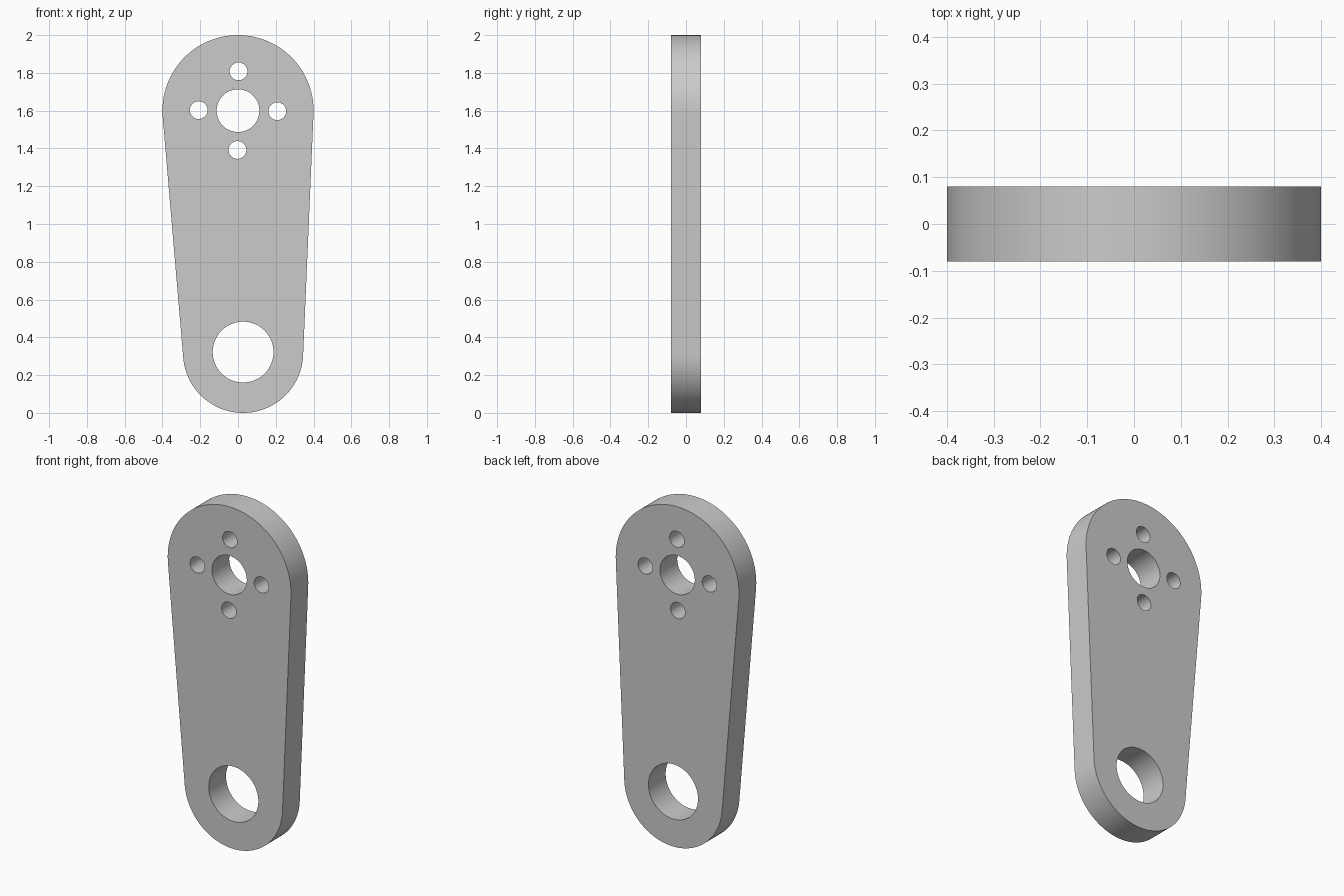
import bpy
from math import acos, atan2, cos, hypot, pi, radians, sin

cube = bpy.data.objects.get("Cube")
if cube:
    bpy.data.objects.remove(cube, do_unlink=True)

HALF_DEPTH = 0.08
HUB, HUB_R = (0.0, 1.6), 0.4
EYE, EYE_R = (0.027, 0.318), 0.318


def arc(centre, radius, start, end, steps):
    """Points along an arc, both ends included."""
    angles = [start + (end - start) * i / steps for i in range(steps + 1)]
    return [(centre[0] + radius * cos(a), centre[1] + radius * sin(a)) for a in angles]


def circle(centre, radius, steps=64):
    return arc(centre, radius, 0, 2 * pi, steps)[:-1]


# Outline: two round ends joined by their common tangents
dx, dz = EYE[0] - HUB[0], EYE[1] - HUB[1]
axis = atan2(dz, dx)
spread = acos((HUB_R - EYE_R) / hypot(dx, dz))
loops = [arc(HUB, HUB_R, axis + spread, axis + 2 * pi - spread, 72)
         + arc(EYE, EYE_R, axis - spread, axis + spread, 72)]

# Bores and the ring of four bolt holes
loops.append(circle(HUB, 0.113, 72))
loops.append(circle((EYE[0], 0.322), 0.161, 72))
for k in range(4):
    a = k * pi / 2 - radians(0.8)
    loops.append(circle((HUB[0] + 0.208 * cos(a), HUB[1] + 0.208 * sin(a)), 0.047, 48))

# Filled and extruded profile
curve = bpy.data.curves.new("link_arm", "CURVE")
curve.dimensions = "2D"
curve.fill_mode = "BOTH"
curve.extrude = HALF_DEPTH
for loop in loops:
    spline = curve.splines.new("POLY")
    spline.points.add(len(loop) - 1)
    for point, (x, z) in zip(spline.points, loop):
        point.co = (x, z, 0, 1)
    spline.use_cyclic_u = True

arm = bpy.data.objects.new("link_arm", curve)
bpy.context.collection.objects.link(arm)
arm.rotation_euler.x = pi / 2
bpy.ops.object.select_all(action="DESELECT")
arm.select_set(True)
bpy.context.view_layer.objects.active = arm
bpy.ops.object.convert(target="MESH")
arm = bpy.context.object
bpy.ops.object.transform_apply(location=False, rotation=True, scale=False)

# Weld the caps to the walls and keep the rims crisp
bpy.ops.object.mode_set(mode="EDIT")
bpy.ops.mesh.select_all(action="SELECT")
bpy.ops.mesh.remove_doubles(threshold=0.0001)
bpy.ops.mesh.normals_make_consistent(inside=False)
bpy.ops.object.mode_set(mode="OBJECT")
bpy.ops.object.shade_smooth_by_angle(angle=radians(30))

# Plain grey finish
grey = bpy.data.materials.new("plain_grey")
grey.use_nodes = True
colour = (0.6, 0.6, 0.6, 1)
grey.diffuse_color = colour
grey.node_tree.nodes["Principled BSDF"].inputs["Base Color"].default_value = colour
arm.data.materials.clear()
arm.data.materials.append(grey)
